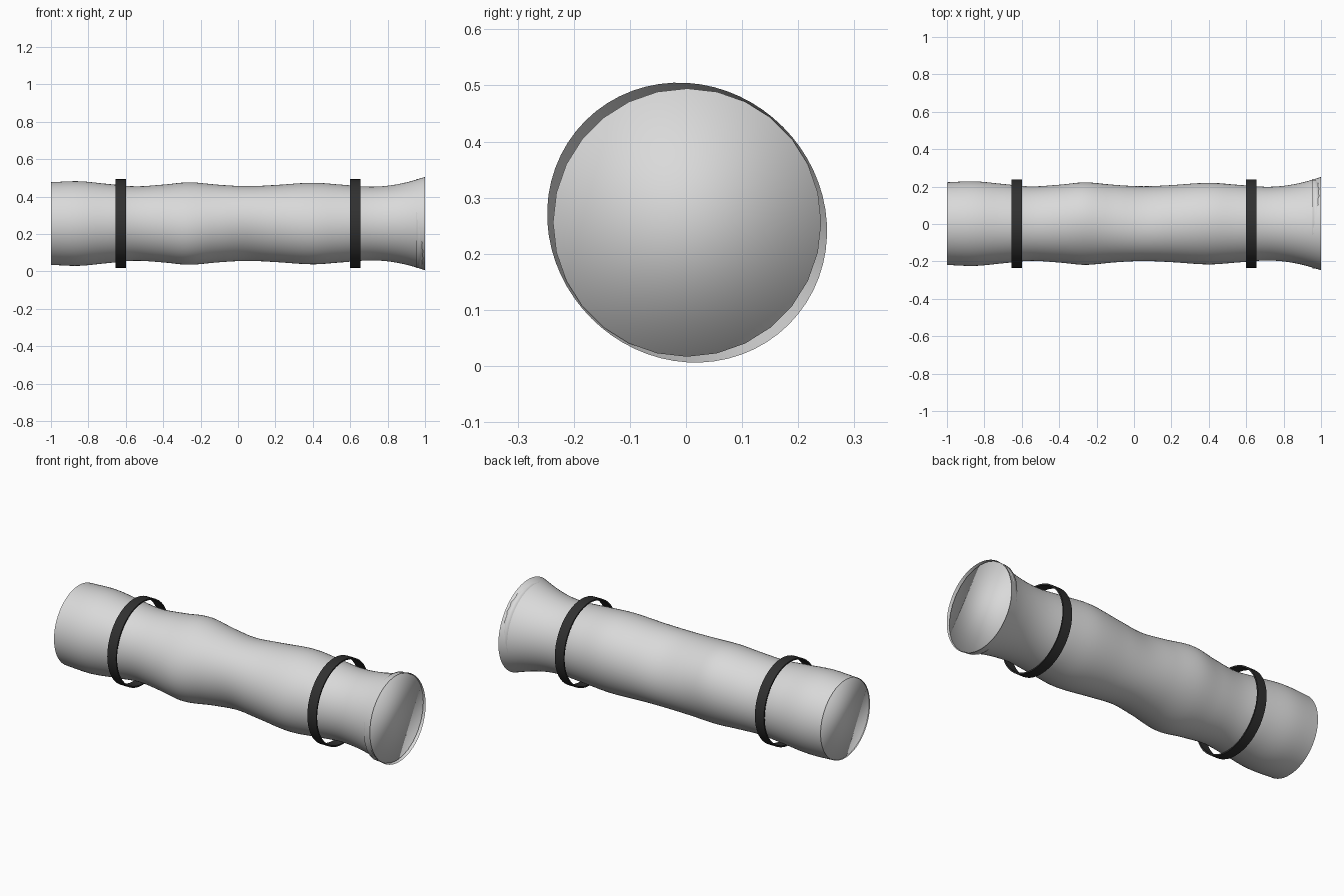
import bpy, bmesh, math

if "Cube" in bpy.data.objects:
    bpy.data.objects.remove(bpy.data.objects["Cube"])

CZ = 0.2555   # height of the roll's axis
CY = 0.002
SEG = 64

def material(name, rgb):
    m = bpy.data.materials.new(name)
    m.diffuse_color = (*rgb, 1)
    m.use_nodes = True
    m.node_tree.nodes["Principled BSDF"].inputs["Base Color"].default_value = m.diffuse_color
    return m

CLOTH = material("light grey cloth", (0.7, 0.7, 0.7))
STRAP = material("black strap", (0.03, 0.03, 0.03))

# Stations along the roll: x, radius, diagonal squash
PROFILE = [
    (-1.0, 0.221, 0.0), (-0.85, 0.226, 0.0), (-0.7, 0.212, -0.002),
    (-0.55, 0.199, -0.003), (-0.4, 0.208, 0.002), (-0.26, 0.220, 0.008),
    (-0.1, 0.207, -0.002), (0.05, 0.199, -0.009), (0.2, 0.206, -0.003),
    (0.4, 0.218, 0.004), (0.55, 0.208, 0.002), (0.7, 0.197, 0.0),
    (0.8, 0.202, -0.001), (0.9, 0.220, -0.004), (1.0, 0.249, -0.0076),
]

def sample(x):
    """Smooth (Hermite) interpolation of radius and squash at x."""
    n = len(PROFILE)
    i = 0
    while i < n - 2 and x > PROFILE[i + 1][0]:
        i += 1
    a, b = PROFILE[i], PROFILE[i + 1]
    p, q = PROFILE[max(i - 1, 0)], PROFILE[min(i + 2, n - 1)]
    h = b[0] - a[0]
    t = (x - a[0]) / h
    out = []
    for k in (1, 2):
        m0 = (b[k] - p[k]) / (b[0] - p[0]) * h
        m1 = (q[k] - a[k]) / (q[0] - a[0]) * h
        out.append((2*t**3 - 3*t**2 + 1) * a[k] + (t**3 - 2*t**2 + t) * m0
                   + (3*t**2 - 2*t**3) * b[k] + (t**3 - t**2) * m1)
    return out

def loft(name, rings, mat, closed=False, caps=False):
    """Bridge rings of points; optionally join last to first or cap the ends."""
    bm = bmesh.new()
    vs = [[bm.verts.new(p) for p in r] for r in rings]
    n = len(vs[0])
    pairs = list(zip(vs, vs[1:])) + ([(vs[-1], vs[0])] if closed else [])
    for r, s in pairs:
        for j in range(n):
            bm.faces.new((r[j], r[(j + 1) % n], s[(j + 1) % n], s[j]))
    if caps:
        bm.faces.new(vs[0])
        bm.faces.new(vs[-1])
    bmesh.ops.recalc_face_normals(bm, faces=bm.faces)
    for f in bm.faces:
        f.smooth = True
    me = bpy.data.meshes.new(name)
    bm.to_mesh(me)
    bm.free()
    me.materials.append(mat)
    ob = bpy.data.objects.new(name, me)
    bpy.context.collection.objects.link(ob)
    return ob

def circle(x, r, n, squash=0.0):
    pts = []
    for j in range(n):
        a = 2 * math.pi * j / n
        rr = r + squash * math.cos(2 * (a - math.pi / 4))
        pts.append((x, CY + rr * math.cos(a), CZ + rr * math.sin(a)))
    return pts

# Soft wavy tube, open at both ends and flared on the right
xs = [-1 + 2 * i / 80 for i in range(81)]
loft("rolled_bag", [circle(x, sample(x)[0], SEG, sample(x)[1]) for x in xs], CLOTH)

# End discs plugging the tube
loft("right_end_disc", [circle(0.955, 0.239, 28), circle(0.993, 0.239, 28)], CLOTH, caps=True)
loft("left_end_disc", [circle(-0.955, 0.220, 28), circle(-0.995, 0.220, 28)], CLOTH, caps=True)

# Two loose strap bands
def strap(name, x):
    w, ro, ri = 0.028, 0.237, 0.229
    ob = loft(name, [circle(x - w, ro, 48), circle(x + w, ro, 48),
                     circle(x + w, ri, 48), circle(x - w, ri, 48)], STRAP, closed=True)
    bpy.ops.object.select_all(action='DESELECT')
    bpy.context.view_layer.objects.active = ob
    ob.select_set(True)
    bpy.ops.object.shade_smooth_by_angle(angle=math.radians(40))

strap("left_strap", -0.627)
strap("right_strap", 0.627)
